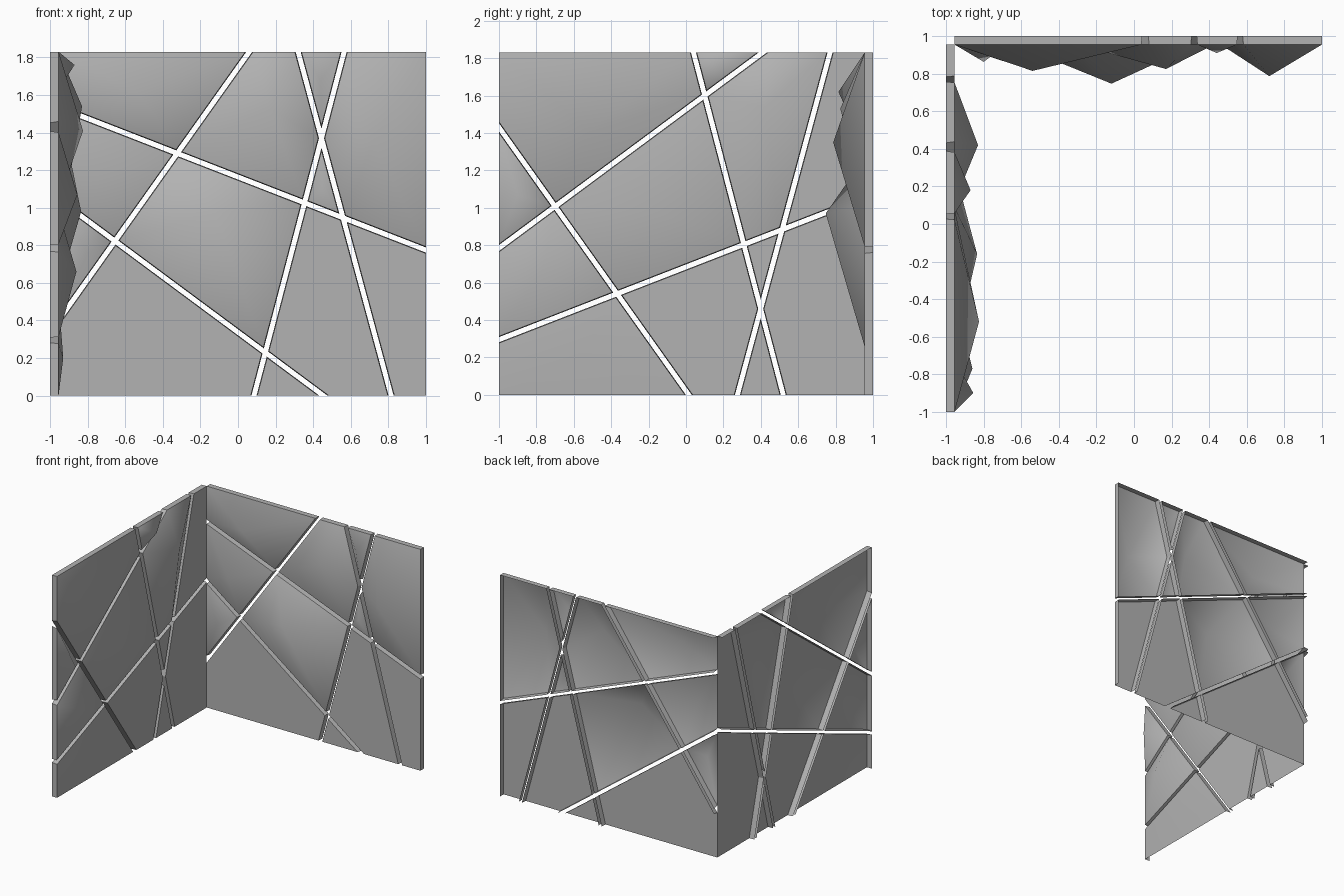
import bpy, bmesh
from itertools import product
from mathutils import Vector

if "Cube" in bpy.data.objects:
    bpy.data.objects.remove(bpy.data.objects["Cube"])

H, U0, U1 = 1.83, -0.955, 1.0      # wall height and horizontal span
THICK = 0.045
SLIT, TAPER = 0.017, 0.004         # half slit width, flare of the side walls

# Slit lines in wall coordinates (across, up)
LINES = [((-0.955, 1.535), (1.0, 0.775)),
         ((0.06, 1.83), (-0.955, 0.40)),
         ((-0.955, 1.045), (0.455, 0.0)),
         ((0.565, 1.83), (0.085, 0.0)),
         ((0.32, 1.83), (0.815, 0.0))]

# Raised peaks per wall: (across, up, depth); all other panels stay flat
BACK_PEAKS = [(-0.54, 1.62, 0.14), (0.17, 1.53, 0.13), (0.44, 1.68, 0.045),
              (0.72, 1.35, 0.168), (0.45, 1.11, 0.03), (-0.70, 1.17, 0.087),
              (-0.80, 0.76, 0.092), (-0.12, 0.97, 0.208)]
LEFT_PEAKS = [(-0.58, 0.20, 0.025), (-0.16, 0.98, 0.12), (-0.52, 1.41, 0.13),
              (0.42, 1.54, 0.125), (0.18, 1.76, 0.085), (-0.77, 0.66, 0.095),
              (-0.90, 1.07, 0.10)]
LEFT_PEAKS = [(y + THICK, H - z, d) for y, z, d in LEFT_PEAKS]

# Dark grey surface
grey = bpy.data.materials.new("dark_grey")
grey.diffuse_color = (0.45, 0.45, 0.45, 1)
grey.use_nodes = True
grey.node_tree.nodes["Principled BSDF"].inputs["Base Color"].default_value = grey.diffuse_color


def side(p, line):
    a, b = Vector(line[0]), Vector(line[1])
    t = (b - a).normalized()
    return t.x * (p[1] - a.y) - t.y * (p[0] - a.x)


def clip(poly, line, sign, gap):
    out = []
    for i, p in enumerate(poly):
        q = poly[(i + 1) % len(poly)]
        dp, dq = sign * side(p, line) - gap, sign * side(q, line) - gap
        if dp >= 0:
            out.append(p)
        if dp * dq < 0:
            out.append(p.lerp(q, dp / (dp - dq)))
    return out


def panel_outline(signs, gap):
    poly = [Vector(p) for p in ((U0, 0), (U1, 0), (U1, H), (U0, H))]
    for line, s in zip(LINES, signs):
        poly = clip(poly, line, s, gap)
    return poly


def back_wall(u, w, d):
    return Vector((u, 1 - THICK - d, w))


def left_wall(u, w, d):            # same pattern, turned upside down
    return Vector((-1 + THICK + d, u - THICK, H - w))


def build_panel(name, signs, place, peaks, open_w, facing):
    front, rear = panel_outline(signs, SLIT), panel_outline(signs, SLIT - TAPER)
    if len(front) < 3:
        return False
    if len(rear) != len(front):
        rear = front
    bm = bmesh.new()
    n = len(front)
    f = [bm.verts.new(place(p.x, p.y, 0)) for p in front]
    r = [bm.verts.new(place(p.x, p.y, -THICK)) for p in rear]
    # Front sheet: a soft pyramid where a peak lies inside, otherwise flat
    peak = next((k for k in peaks if all(
        side(k, l) * s > 0 for l, s in zip(LINES, signs))), None)
    if peak:
        apex = bm.verts.new(place(*peak))
        sheet = [bm.faces.new((f[i], f[(i + 1) % n], apex)) for i in range(n)]
    else:
        sheet = [bm.faces.new(f)]
    for face in sheet:
        face.smooth = True
    # Side walls, left open at the floor and at the corner of the two walls
    u_open = U0 if place is back_wall else U1
    for i in range(n):
        j = (i + 1) % n
        p, q = front[i], front[j]
        at_floor = abs(p.y - open_w) < 1e-5 and abs(q.y - open_w) < 1e-5
        at_corner = abs(p.x - u_open) < 1e-5 and abs(q.x - u_open) < 1e-5
        if not (at_floor or at_corner):
            bm.faces.new((f[j], f[i], r[i], r[j]))
            bm.edges.get((f[i], f[j])).smooth = False
    bmesh.ops.delete(bm, geom=[v for v in bm.verts if not v.link_faces],
                     context='VERTS')
    bm.normal_update()
    if sheet[0].normal.dot(facing) < 0:
        bmesh.ops.reverse_faces(bm, faces=bm.faces[:])
    mesh = bpy.data.meshes.new(name)
    bm.to_mesh(mesh)
    bm.free()
    mesh.materials.append(grey)
    bpy.context.collection.objects.link(bpy.data.objects.new(name, mesh))
    return True


# Both walls, one object per panel
for wall, place, peaks, open_w, facing in (
        ("back_wall", back_wall, BACK_PEAKS, 0.0, Vector((0, -1, 0))),
        ("left_wall", left_wall, LEFT_PEAKS, H, Vector((1, 0, 0)))):
    count = 1
    for signs in product((1, -1), repeat=len(LINES)):
        if build_panel(f"{wall}_panel_{count}", signs, place, peaks, open_w, facing):
            count += 1
